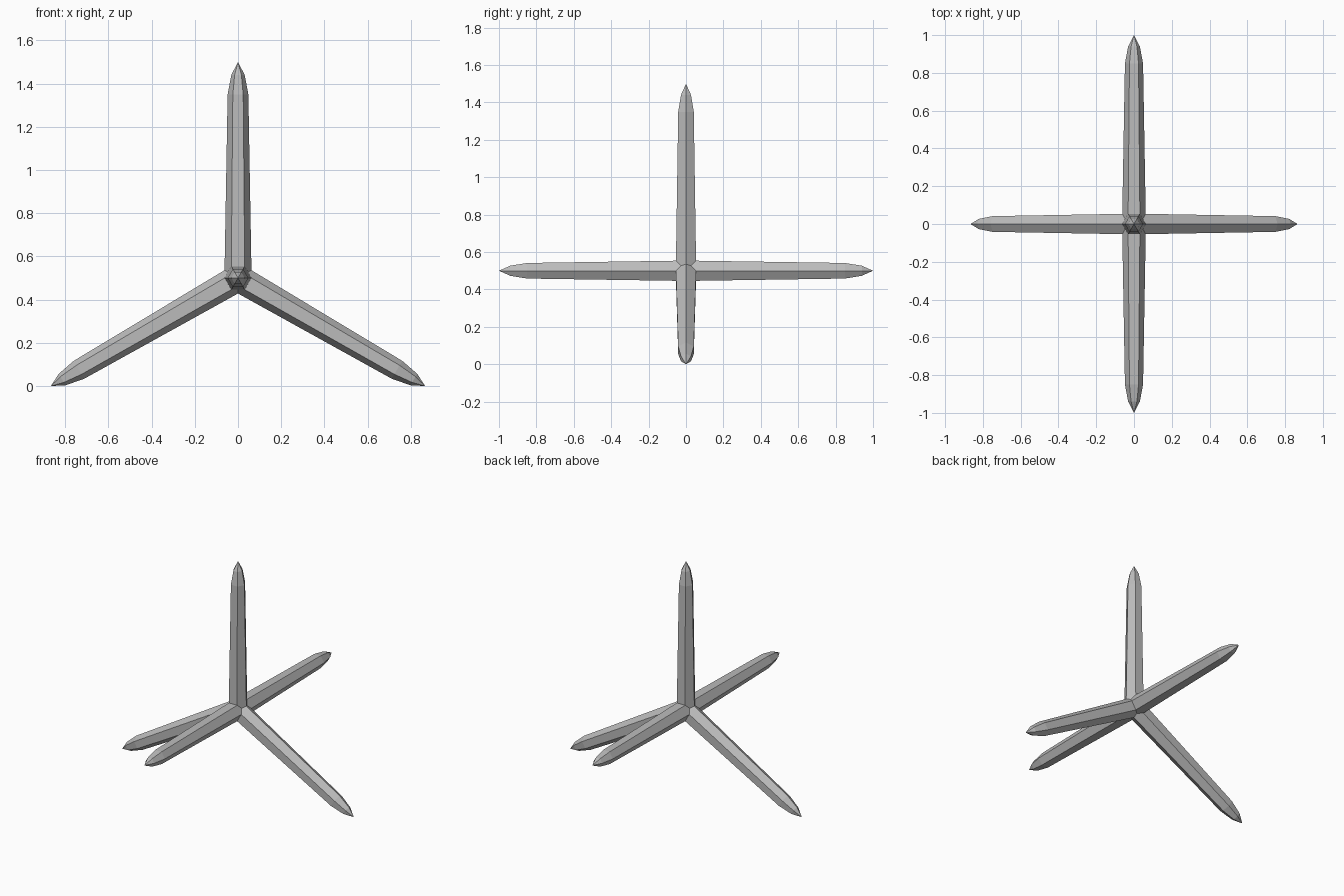
import bpy
import bmesh
import math
from mathutils import Matrix, Vector

cube = bpy.data.objects.get("Cube")
if cube:
    bpy.data.objects.remove(cube, do_unlink=True)

grey = bpy.data.materials.new("mid_grey")
grey.use_nodes = True
grey.diffuse_color = (0.5, 0.5, 0.5, 1)
grey.node_tree.nodes["Principled BSDF"].inputs["Base Color"].default_value = (0.5, 0.5, 0.5, 1)

SIDES = 6
CENTRE = Vector((0, 0, 0.5))
# Distance along the arm and corner radius of each ring
RINGS = [(0, 0.063), (0.85, 0.048), (0.94, 0.031)]


def spike(name, direction, corner):
    """Tapered six-sided arm with a pointed tip; one ridge faces `corner`."""
    d, u = Vector(direction).normalized(), Vector(corner).normalized()
    frame = Matrix((u, d.cross(u), d)).transposed()
    bm = bmesh.new()
    loops = []
    for along, radius in RINGS:
        angles = [math.tau * i / SIDES for i in range(SIDES)]
        loops.append([bm.verts.new(frame @ Vector((radius * math.cos(a), radius * math.sin(a), along)))
                      for a in angles])
    tip = bm.verts.new(d)
    bm.faces.new(loops[0][::-1])
    for i in range(SIDES):
        j = (i + 1) % SIDES
        for low, high in zip(loops, loops[1:]):
            bm.faces.new((low[i], low[j], high[j], high[i]))
        bm.faces.new((loops[-1][i], loops[-1][j], tip))
    bmesh.ops.recalc_face_normals(bm, faces=bm.faces)
    mesh = bpy.data.meshes.new(name)
    bm.to_mesh(mesh)
    bm.free()
    mesh.materials.append(grey)
    obj = bpy.data.objects.new(name, mesh)
    obj.location = CENTRE
    bpy.context.collection.objects.link(obj)


# Three arms spread evenly in the upright plane
c, s = math.cos(math.radians(30)), math.sin(math.radians(30))
spike("top_arm", (0, 0, 1), (1, 0, 0))
spike("left_arm", (c, 0, -s), (s, 0, c))
spike("right_arm", (-c, 0, -s), (-s, 0, c))

# Front and back arms across that plane
spike("front_arm", (0, -1, 0), (1, 0, 0))
spike("back_arm", (0, 1, 0), (1, 0, 0))
